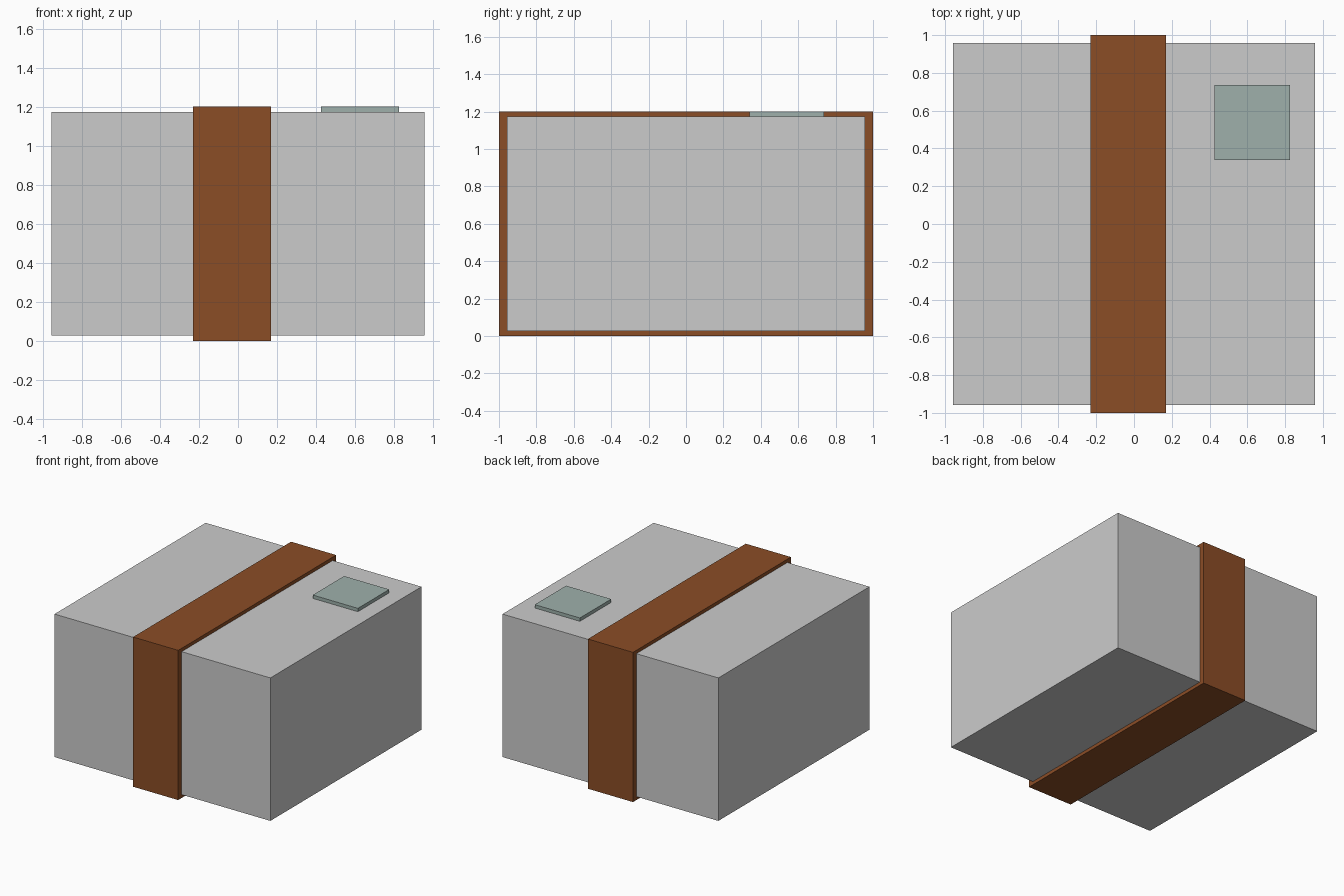
import bpy

if "Cube" in bpy.data.objects:
    bpy.data.objects.remove(bpy.data.objects["Cube"])


def srgb(r, g, b):
    """Convert display colour to linear RGBA."""
    return tuple(((c + 0.055) / 1.055) ** 2.4 for c in (r, g, b)) + (1.0,)


def material(name, colour):
    mat = bpy.data.materials.new(name)
    mat.diffuse_color = colour
    mat.use_nodes = True
    mat.node_tree.nodes["Principled BSDF"].inputs["Base Color"].default_value = mat.diffuse_color
    return mat


def block(name, lo, hi, mat=None):
    """Axis-aligned block spanning two corners."""
    centre = [(a + b) / 2 for a, b in zip(lo, hi)]
    bpy.ops.mesh.primitive_cube_add(size=1, location=centre)
    obj = bpy.context.object
    obj.name = name
    obj.scale = [b - a for a, b in zip(lo, hi)]
    bpy.ops.object.transform_apply(location=False, rotation=False, scale=True)
    if mat:
        obj.data.materials.append(mat)
    return obj


tape_brown = material("tape_brown", srgb(0.545, 0.302, 0.149))
label_green = material("label_green", srgb(0.62, 0.69, 0.67))

HALF, BOTTOM, TOP = 0.957, 0.027, 1.173   # box body
HEIGHT = 1.2                              # overall height, outside of the tape

# Box body
block("box_body", (-HALF, -HALF, BOTTOM), (HALF, HALF, TOP))

# Tape band wrapped around front, top, back and bottom
outer = [(-1, 0), (1, 0), (1, HEIGHT), (-1, HEIGHT)]
inner = [(-HALF, BOTTOM), (HALF, BOTTOM), (HALF, TOP), (-HALF, TOP)]
verts = [(x, y, z) for x in (-0.23, 0.17) for y, z in outer + inner]
faces = []
for i in range(4):
    j = (i + 1) % 4
    faces += [
        (i, i + 4, j + 4, j),                # left edge
        (i + 8, j + 8, j + 12, i + 12),      # right edge
        (i, j, j + 8, i + 8),                # outside
        (i + 4, i + 12, j + 12, j + 4),      # inside
    ]
mesh = bpy.data.meshes.new("tape_band")
mesh.from_pydata(verts, [], faces)
mesh.materials.append(tape_brown)
band = bpy.data.objects.new("tape_band", mesh)
bpy.context.collection.objects.link(band)

# Shipping label on the lid
block("label", (0.425, 0.34, TOP), (0.825, 0.737, HEIGHT), label_green)
